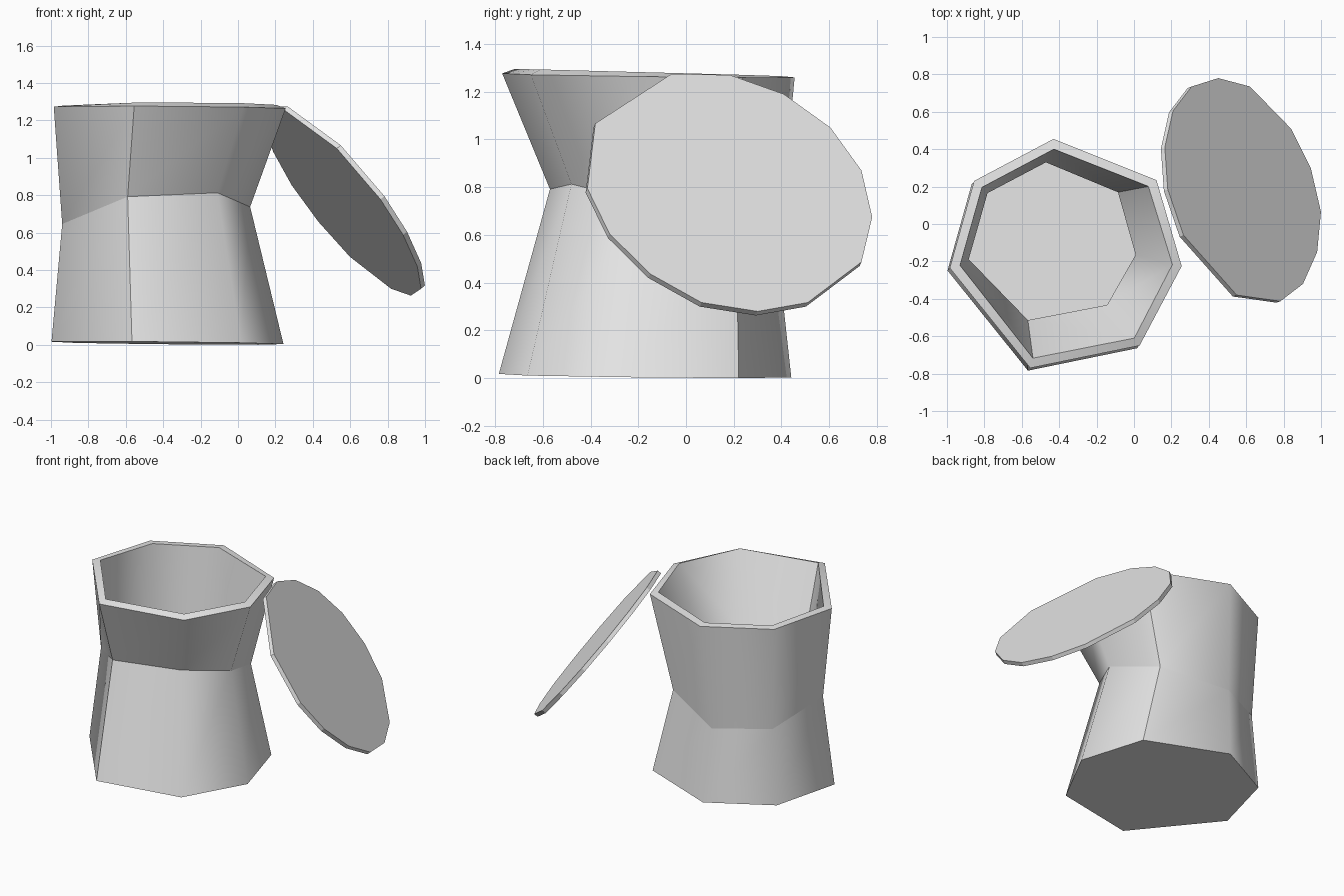
import bpy
import bmesh
from mathutils import Vector

cube = bpy.data.objects.get("Cube")
if cube:
    bpy.data.objects.remove(cube, do_unlink=True)

# One plain grey material
grey = bpy.data.materials.new("light_grey")
grey.use_nodes = True
grey.diffuse_color = (0.8, 0.8, 0.8, 1)
grey.node_tree.nodes["Principled BSDF"].inputs["Base Color"].default_value = (0.8, 0.8, 0.8, 1)


def make_object(name, bm):
    mesh = bpy.data.meshes.new(name)
    bm.to_mesh(mesh)
    bm.free()
    mesh.materials.append(grey)
    obj = bpy.data.objects.new(name, mesh)
    bpy.context.collection.objects.link(obj)
    return obj


def tilted(points, base, slope_x, slope_y):
    """Lay plan points on a slanted plane, measured from the jar's axis."""
    return [Vector((x, y, base + slope_x * (x + 0.4) + slope_y * (y + 0.1)))
            for x, y in points]


# Jar: uneven seven-sided plan, counter-clockwise from the back corner
mouth = [(-0.43, 0.455), (-0.855, 0.23), (-0.985, -0.235), (-0.555, -0.77),
         (0.03, -0.65), (0.255, -0.225), (0.12, 0.235)]
waist = [(-0.475, 0.385), (-0.825, 0.20), (-0.94, -0.20), (-0.59, -0.57),
         (-0.11, -0.48), (0.065, -0.17), (-0.045, 0.21)]
foot = [(x - 0.012, y - 0.014) for x, y in mouth]

bm = bmesh.new()
rings = [[bm.verts.new(p) for p in ring] for ring in (
    tilted(foot, 0.009, -0.01, -0.011),
    tilted(waist, 0.67, 0.1, -0.3),
    tilted(mouth, 1.267, -0.007, -0.013))]
bm.faces.new(reversed(rings[0]))
for low, high in zip(rings, rings[1:]):
    for i in range(len(low)):
        j = (i + 1) % len(low)
        bm.faces.new((low[i], low[j], high[j], high[i])).smooth = True

# Creases: every ring, plus the two hardest upright corners
for ring in rings:
    for i, v in enumerate(ring):
        bm.edges.get((v, ring[i - 1])).smooth = False
for low, high in zip(rings, rings[1:]):
    for corner in (3, 6):
        bm.edges.get((low[corner], high[corner])).smooth = False
jar = make_object("jar", bm)

# Hollow wall, thickened inward
wall = jar.modifiers.new("wall", 'SOLIDIFY')
wall.thickness = 0.05
wall.offset = -1
wall.use_even_offset = True

# Lid: flat disc leaning against the jar, outline given as (y, z)
outline = [(-0.06, 1.275), (0.185, 1.27), (0.41, 1.19), (0.605, 1.05),
           (0.735, 0.87), (0.78, 0.675), (0.735, 0.487), (0.51, 0.317),
           (0.30, 0.28), (0.065, 0.317), (-0.15, 0.437), (-0.32, 0.605),
           (-0.413, 0.795), (-0.38, 1.067)]
normal = Vector((1, 0.36, 0.814)).normalized()
bm = bmesh.new()
top = [bm.verts.new((1.281 - 0.36 * y - 0.814 * z, y, z)) for y, z in outline]
under = [bm.verts.new(v.co - normal * 0.028) for v in top]
bm.faces.new(top)
bm.faces.new(reversed(under))
for i in range(len(top)):
    bm.faces.new((top[i - 1], top[i], under[i], under[i - 1]))
bmesh.ops.recalc_face_normals(bm, faces=bm.faces)
make_object("lid", bm)
